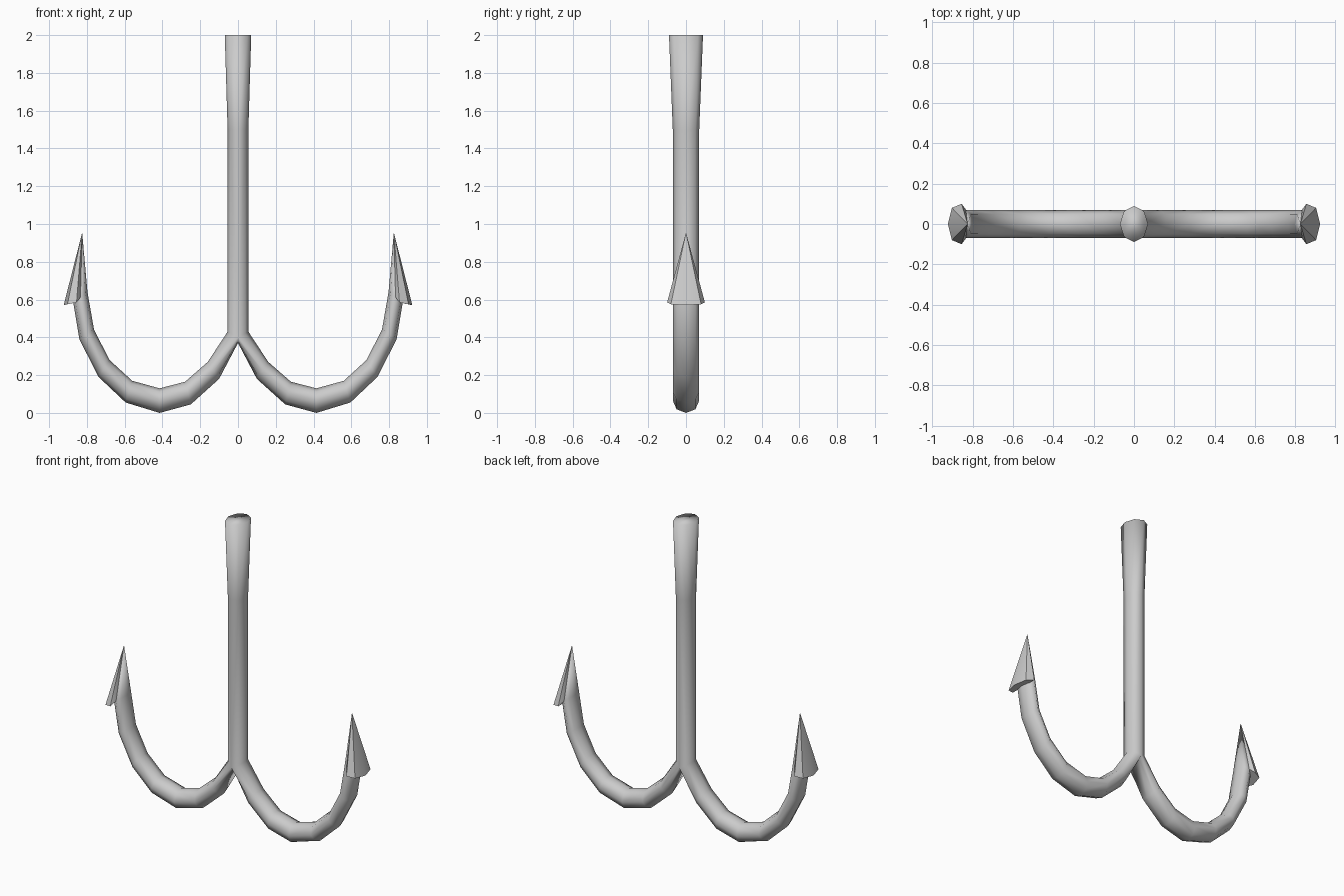
import bpy, bmesh
from math import sin, cos, pi
from mathutils import Vector, Matrix

if "Cube" in bpy.data.objects:
    bpy.data.objects.remove(bpy.data.objects["Cube"])

N = 8
TIP = (0.825, 0, 0.955)


def finish(bm, name, angle=None):
    """Mirror the right half across x, weld the seam and make the object."""
    bmesh.ops.mirror(bm, geom=bm.verts[:] + bm.edges[:] + bm.faces[:],
                     matrix=Matrix.Identity(4), merge_dist=0.0, axis='X')
    bmesh.ops.remove_doubles(bm, verts=bm.verts[:], dist=0.0005)
    bmesh.ops.recalc_face_normals(bm, faces=bm.faces[:])
    for f in bm.faces:
        f.smooth = True
    me = bpy.data.meshes.new(name)
    bm.to_mesh(me)
    bm.free()
    ob = bpy.data.objects.new(name, me)
    bpy.context.collection.objects.link(ob)
    if angle:
        bpy.context.view_layer.objects.active = ob
        ob.select_set(True)
        bpy.ops.object.shade_smooth_by_angle(angle=angle)
        ob.select_set(False)


def bridge(bm, a, b, closed):
    n = len(a)
    for i in range(n if closed else n - 1):
        j = (i + 1) % n
        bm.faces.new((a[i], a[j], b[j], b[i]))


# Shank and bends: half shank flowing into one bend, then mirrored
bm = bmesh.new()
# first bend ring: five points shared with the shank, three on the centre seam
d = 0.7071
first = [bm.verts.new(p) for p in (
    (0.055, 0, 0.43), (0.055 * d, 0.07 * d, 0.42), (0, 0.07, 0.40),
    (0, 0.07 * d, 0.38), (0, 0, 0.37), (0, -0.07 * d, 0.38),
    (0, -0.07, 0.40), (0.055 * d, -0.07 * d, 0.42))]
prev = [first[i] for i in (6, 7, 0, 1, 2)]
for rx, ry, z in ((0.055, 0.07, 1.5), (0.07, 0.09, 2.0)):
    ring = []
    for k in range(-2, 3):
        x = 0 if abs(k) == 2 else rx * cos(k * pi / 4)
        ring.append(bm.verts.new((x, ry * sin(k * pi / 4), z)))
    bridge(bm, prev, ring, False)
    prev = ring
bm.faces.new(prev)

# inner / outer edge points (x, z) along the bend
pairs = [((0.16, 0.27), (0.10, 0.18)), ((0.28, 0.165), (0.25, 0.045)),
         ((0.415, 0.13), (0.415, 0.0)), ((0.56, 0.17), (0.595, 0.055)),
         ((0.68, 0.28), (0.738, 0.19)), ((0.762, 0.44), (0.84, 0.39)),
         ((0.797, 0.64), (0.873, 0.59))]
prev = first
for inner, outer in pairs:
    a, b = Vector((inner[0], 0, inner[1])), Vector((outer[0], 0, outer[1]))
    c, h = (a + b) / 2, (a - b) / 2
    ring = [bm.verts.new(c + h * cos(k * 2 * pi / N)
                         + Vector((0, 0.07 * sin(k * 2 * pi / N), 0)))
            for k in range(N)]
    bridge(bm, prev, ring, True)
    prev = ring
tip = bm.verts.new(TIP)
for i in range(N):
    bm.faces.new((prev[i], prev[(i + 1) % N], tip))
finish(bm, "shank_and_bends")

# Barbs: flared half cones on the outer side of each point
bm = bmesh.new()
half = [(0.834, 0.072, 0.612), (0.855, 0.10, 0.585), (0.903, 0.08, 0.575)]
base = half + [(0.923, 0, 0.57)] + [(x, -y, z) for x, y, z in reversed(half)]
ring = [bm.verts.new(p) for p in base]
tip = bm.verts.new(TIP)
for i in range(len(ring)):
    bm.faces.new((ring[i], ring[(i + 1) % len(ring)], tip))
bm.faces.new(ring)
finish(bm, "barbs", 0.8)
